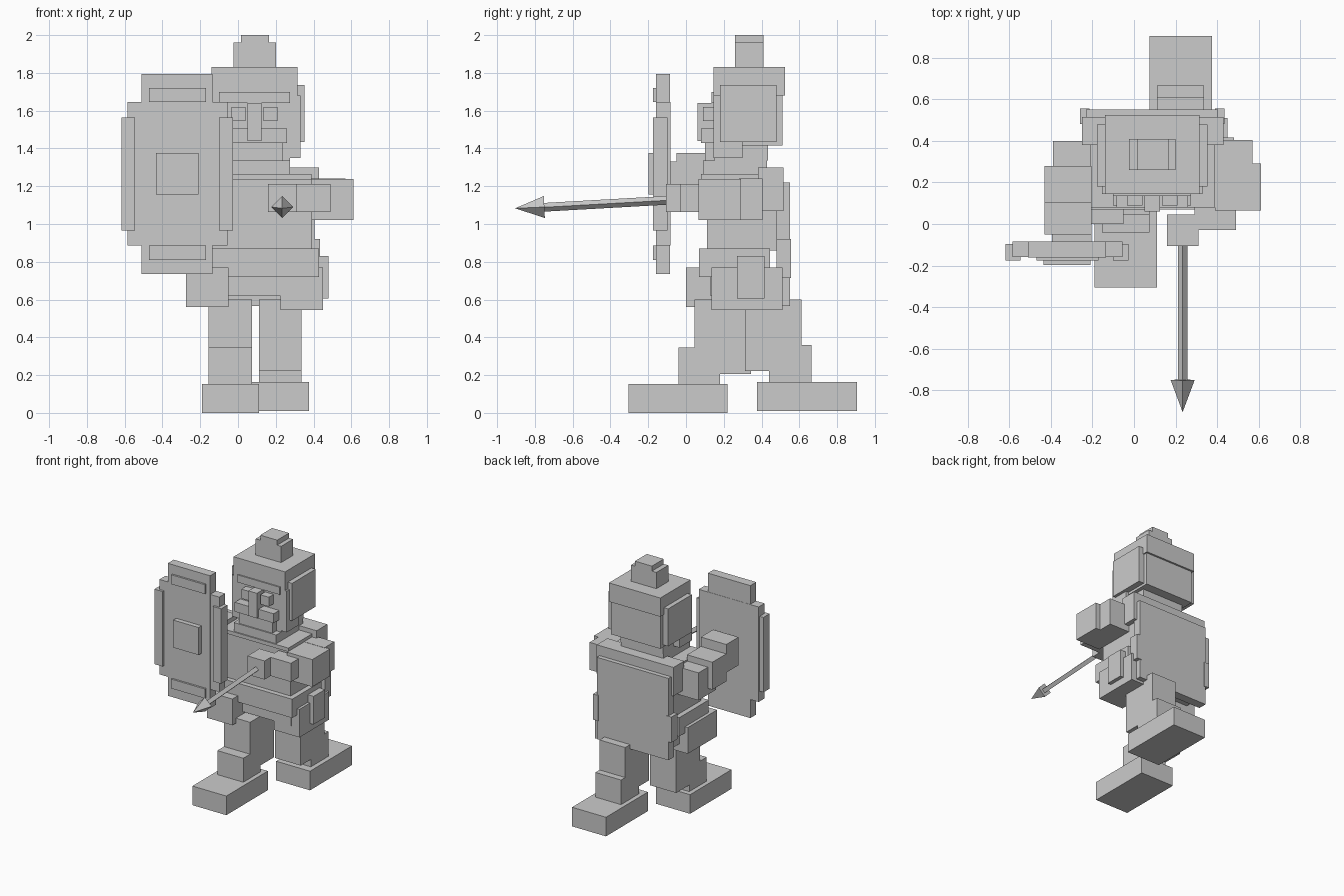
import bpy, bmesh
from mathutils import Vector


def box(name, x0, x1, y0, y1, z0, z1):
    bm = bmesh.new()
    bmesh.ops.create_cube(bm, size=1)
    for v in bm.verts:
        v.co = Vector(((x0, x1)[v.co.x > 0], (y0, y1)[v.co.y > 0], (z0, z1)[v.co.z > 0]))
    me = bpy.data.meshes.new(name)
    bm.to_mesh(me)
    bm.free()
    ob = bpy.data.objects.new(name, me)
    bpy.context.collection.objects.link(ob)
    return ob


def pair(name, centre, x0, x1, *yz):
    """A box and its mirror image about x = centre."""
    box(name + "_right", x0, x1, *yz)
    box(name + "_left", 2 * centre - x1, 2 * centre - x0, *yz)


def spike(name, a, b, r0, r1):
    """Four-sided rod or point running from a to b, edge upward."""
    a, b = Vector(a), Vector(b)
    d = b - a
    bpy.ops.mesh.primitive_cone_add(vertices=4, radius1=r0, radius2=r1, depth=d.length,
                                    location=(a + b) / 2, rotation=d.to_track_quat('Z', 'Y').to_euler())
    bpy.context.object.name = name


C = 0.088  # body centre line

# Helmet and head
box("crest_base", -0.025, 0.20, 0.26, 0.41, 1.83, 1.96)
box("crest_top", 0.015, 0.165, 0.26, 0.41, 1.96, 2.0)
box("helmet_cap", -0.14, 0.315, 0.145, 0.525, 1.68, 1.83)
box("helmet_back", -0.13, 0.305, 0.30, 0.51, 1.415, 1.68)
pair("ear_guard", C, 0.305, 0.353, 0.18, 0.478, 1.435, 1.735)
pair("cheek_guard", C, 0.275, 0.33, 0.145, 0.30, 1.35, 1.68)
box("head", -0.10, 0.275, 0.15, 0.435, 1.335, 1.69)
box("helmet_brow", -0.10, 0.275, 0.135, 0.2, 1.64, 1.70)
pair("eyebrow", C, 0.135, 0.21, 0.09, 0.16, 1.545, 1.62)
box("nose", 0.05, 0.125, 0.06, 0.16, 1.44, 1.64)
box("moustache", -0.085, 0.26, 0.08, 0.16, 1.43, 1.505)
box("beard", -0.10, 0.275, 0.09, 0.43, 1.26, 1.335)
box("chin", -0.06, 0.235, 0.10, 0.16, 1.335, 1.43)

# Torso, belt and cape
box("torso", -0.21, 0.39, 0.11, 0.48, 0.86, 1.24)
box("collar", -0.21, 0.39, 0.08, 0.515, 1.235, 1.265)
box("shoulder_cape", -0.25, 0.43, 0.38, 0.515, 1.07, 1.30)
box("belt", -0.25, 0.43, 0.07, 0.445, 0.72, 0.87)
box("hips", -0.20, 0.38, 0.13, 0.48, 0.62, 0.72)
box("cape", -0.23, 0.405, 0.48, 0.55, 0.565, 1.22)
pair("cape_fold", C, 0.39, 0.435, 0.48, 0.555, 0.715, 0.92)
box("skirt_left", -0.275, -0.05, 0.0, 0.37, 0.56, 0.77)
box("skirt_right", 0.225, 0.45, 0.135, 0.51, 0.545, 0.77)
box("pouch", 0.43, 0.48, 0.27, 0.415, 0.605, 0.83)

# Legs, striding: left forward, right back
for side, x0, x1, y, z in (("left", -0.155, 0.075, 0.0, 0.0), ("right", 0.11, 0.337, 0.267, 0.017)):
    box("thigh_" + side, x0, x1, 0.045 + y, 0.345 + y, 0.205 + z, 0.60)
box("shin_left", -0.155, 0.075, -0.04, 0.18, 0.14, 0.345)
box("shin_right", 0.11, 0.337, 0.44, 0.665, 0.15, 0.36)
box("foot_left", -0.19, 0.11, -0.305, 0.22, 0.0, 0.153)
box("foot_right", 0.075, 0.375, 0.375, 0.905, 0.01, 0.163)

# Weapon arm
box("right_upper_arm", 0.36, 0.57, 0.28, 0.405, 1.02, 1.24)
box("right_elbow", 0.39, 0.612, 0.065, 0.29, 1.02, 1.238)
box("right_forearm", 0.29, 0.49, -0.03, 0.10, 1.063, 1.212)
box("right_hand", 0.158, 0.31, -0.107, 0.045, 1.063, 1.212)
spike("weapon_rod", (0.234, -0.05, 1.128), (0.234, -0.76, 1.088), 0.023, 0.023)
spike("weapon_point", (0.234, -0.75, 1.09), (0.234, -0.905, 1.083), 0.058, 0.0)

# Shield arm
box("left_upper_arm", -0.39, -0.18, 0.18, 0.40, 1.03, 1.25)
box("left_elbow", -0.43, -0.205, 0.105, 0.28, 1.08, 1.30)
box("left_forearm", -0.43, -0.205, -0.05, 0.105, 1.15, 1.375)
box("left_hand", -0.395, -0.205, -0.09, -0.045, 1.18, 1.33)

# Shield
S = -0.3225
box("shield_tall_plate", -0.51, -0.135, -0.16, -0.085, 0.735, 1.795)
box("shield_wide_plate", -0.585, -0.055, -0.158, -0.083, 0.885, 1.645)
pair("shield_side_rim", S, -0.10, -0.027, -0.175, -0.097, 0.965, 1.565)
box("shield_boss", -0.435, -0.21, -0.198, -0.15, 1.155, 1.375)
box("shield_upper_bar", -0.47, -0.17, -0.175, -0.15, 1.645, 1.72)
box("shield_lower_bar", -0.47, -0.17, -0.175, -0.15, 0.81, 0.885)
